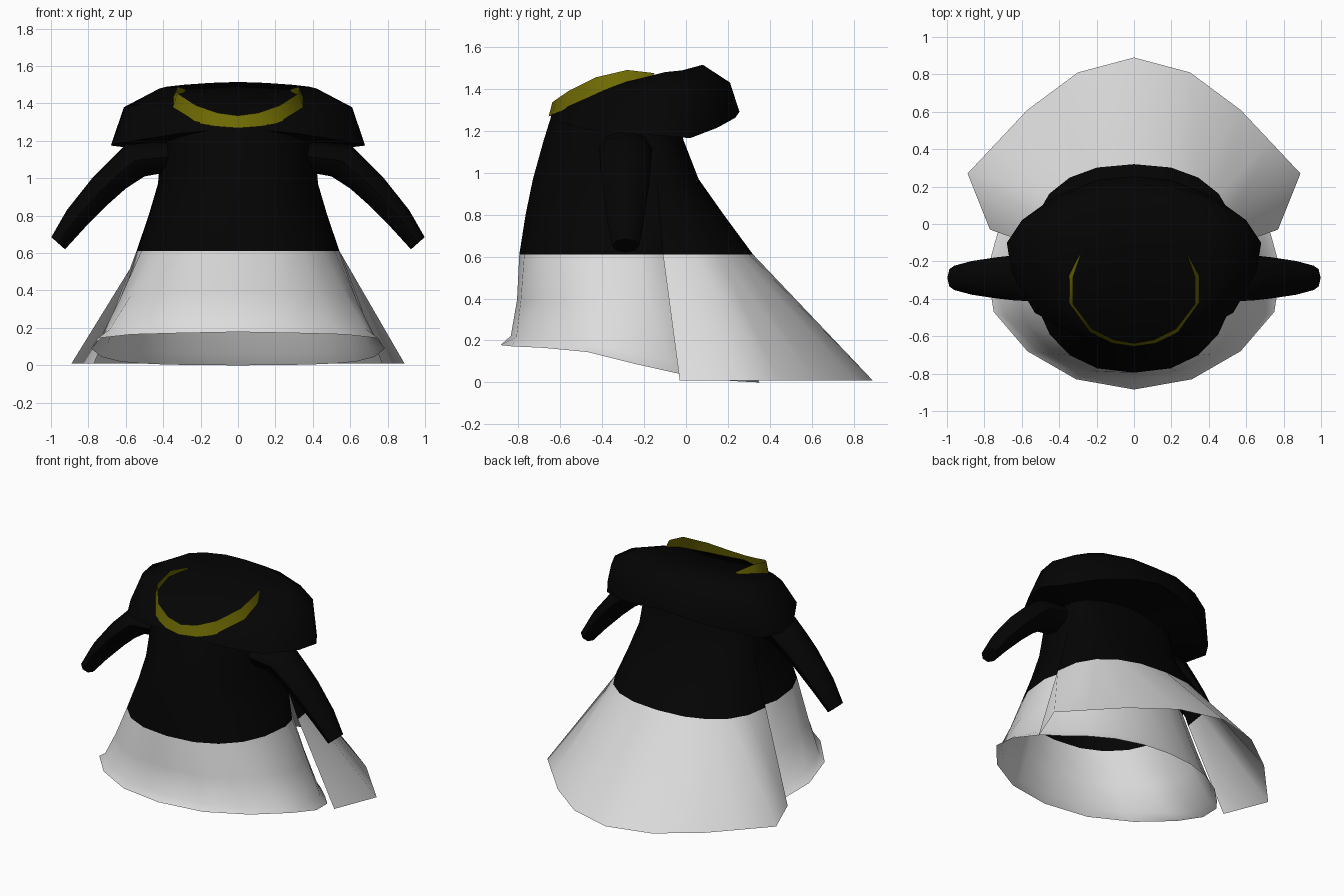
import bpy, bmesh, math
from mathutils import Vector

if "Cube" in bpy.data.objects:
    bpy.data.objects.remove(bpy.data.objects["Cube"])


def material(name, rgb):
    m = bpy.data.materials.new(name)
    m.diffuse_color = (*rgb, 1)
    m.use_nodes = True
    m.node_tree.nodes["Principled BSDF"].inputs["Base Color"].default_value = m.diffuse_color
    return m


BLACK = material("black cloth", (0.0012, 0.0012, 0.0012))
WHITE = material("white cloth", (0.72, 0.72, 0.72))
GOLD = material("gold trim", (0.16, 0.147, 0.001))


def mirrored(half):
    """Half a row, ending on the centre line, to a full row."""
    half = [Vector(p) for p in half]
    return half + [Vector((-p.x, p.y, p.z)) for p in half[-2::-1]]


def ring(half):
    """Half a ring, starting and ending on the centre line, to a closed ring."""
    return mirrored(half)[:-1]


def loft(name, rows, mats, closed=False, cap_first=False, cap_last=False, white_from=99, angle=50):
    """Skin a list of point rows."""
    bm = bmesh.new()
    grid = [[bm.verts.new(p) for p in row] for row in rows]
    n = len(grid[0])
    for r in range(len(grid) - 1):
        for i in range(n if closed else n - 1):
            j = (i + 1) % n
            f = bm.faces.new((grid[r][i], grid[r][j], grid[r + 1][j], grid[r + 1][i]))
            f.material_index = 1 if r >= white_from else 0
    for use, row in ((cap_first, grid[0]), (cap_last, grid[-1])):
        if use:
            centre = bm.verts.new(sum((v.co for v in row), Vector()) / n)
            for i in range(n):
                bm.faces.new((row[i], row[(i + 1) % n], centre))
    bmesh.ops.recalc_face_normals(bm, faces=bm.faces)
    me = bpy.data.meshes.new(name)
    bm.to_mesh(me)
    bm.free()
    for m in mats:
        me.materials.append(m)
    ob = bpy.data.objects.new(name, me)
    bpy.context.collection.objects.link(ob)
    bpy.ops.object.select_all(action='DESELECT')
    ob.select_set(True)
    bpy.context.view_layer.objects.active = ob
    bpy.ops.object.shade_smooth_by_angle(angle=math.radians(angle))
    return ob


def arc(z, w, y_seam, y_end, power=0.86):
    """Quarter of a rounded oval from the side seam to the centre line, six points."""
    pts = []
    for k in range(6):
        t = math.radians(18 * k)
        c, s = max(math.cos(t), 0) ** power, math.sin(t) ** power
        pts.append(Vector((w * c, y_seam + (y_end - y_seam) * s, z)))
    pts[-1].x = 0
    return pts


# Robe: z, half width, front y, train back y, train seam y, inner back y, inner seam y
LEVELS = [(1.285, 0.38, -0.638, -0.05, -0.16, -0.06, -0.17), (1.15, 0.41, -0.68, -0.01, -0.15, -0.02, -0.16),
          (0.97, 0.425, -0.73, 0.06, -0.14, 0.04, -0.15), (0.8, 0.475, -0.765, 0.18, -0.125, 0.1, -0.17),
          (0.61, 0.54, -0.795, 0.32, -0.11, 0.11, -0.24)]
FRONT_HEM = [(0.73, -0.05, 0.045), (0.785, -0.25, 0.09), (0.75, -0.47, 0.145),
             (0.57, -0.68, 0.165), (0.31, -0.83, 0.172), (0, -0.885, 0.178)]
INNER_HEM = [(0, 0.35, 0), (0.2, 0.33, 0.001), (0.38, 0.27, 0.004), (0.52, 0.18, 0.01), (0.63, 0.07, 0.02)]
TRAIN_HEM = [(0.77, -0.03, 0.01), (0.89, 0.27, 0.01), (0.73, 0.44, 0.01),
             (0.57, 0.61, 0.01), (0.3, 0.81, 0.01), (0, 0.89, 0.01)]

# Robe body, closed all round and flaring at the front hem
halves = [arc(z, w, si, yi, 1)[:0:-1] + arc(z, w, si, yf) for z, w, yf, yb, s, yi, si in LEVELS]
hem = [Vector(p) for p in INNER_HEM + FRONT_HEM]
for f, zf in ((0.12, 0.5), (0.45, 0.9), (1, 1)):
    row = []
    for k, (a, h) in enumerate(zip(halves[4], hem)):
        side = max(math.cos(math.radians(18 * (k - 5))), 0) ** 0.6 if k >= 5 else 1
        g = f + (zf - f) * 0.85 * side
        d = h - a
        row.append(a + Vector((d.x * g, d.y * g, d.z * zf)))
    halves.append(row)
loft("robe", [ring(r) for r in halves], [BLACK, WHITE], closed=True, white_from=4)

# Outer back panel with a straight train
train = [arc(z, w + 0.003, s, yb) for z, w, yf, yb, s, yi, si in LEVELS] + [TRAIN_HEM]
loft("back_train", [mirrored(r) for r in train], [BLACK, WHITE], white_from=4)

# Cowl around the shoulders: lower edge, shoulder and top rim, front to back
EDGE = [(0, -0.646, 1.27), (0.31, -0.595, 1.24), (0.53, -0.475, 1.205), (0.655, -0.26, 1.185),
        (0.68, -0.1, 1.175), (0.6, 0.02, 1.165), (0.42, 0.15, 1.215), (0.2, 0.235, 1.262), (0, 0.255, 1.29)]
SHOULDER = [(0, -0.644, 1.28), (0.28, -0.575, 1.3), (0.46, -0.41, 1.365), (0.58, -0.23, 1.385),
            (0.61, -0.08, 1.38), (0.54, 0.06, 1.39), (0.38, 0.15, 1.41), (0.18, 0.205, 1.43), (0, 0.21, 1.43)]
RIM = [(0, -0.64, 1.3), (0.23, -0.555, 1.325), (0.335, -0.415, 1.385), (0.36, -0.28, 1.435),
       (0.42, -0.1, 1.48), (0.38, 0, 1.49), (0.29, 0.05, 1.5), (0.15, 0.08, 1.51), (0, 0.08, 1.515)]
neck = Vector((0, -0.33, 1.2))
under = [Vector(p).lerp(neck, 0.4) for p in EDGE]
loft("cowl", [ring(r) for r in (under, EDGE, SHOULDER, RIM)], [BLACK],
     closed=True, cap_first=True, cap_last=True, angle=60)

# Gold neckband standing on the rim
LOW = [(0.28, -0.155, 1.465), (0.355, -0.27, 1.415), (0.352, -0.42, 1.365), (0.24, -0.575, 1.302),
       (0.12, -0.637, 1.277), (0, -0.655, 1.268)]
HIGH = [(0.28, -0.15, 1.475), (0.325, -0.28, 1.49), (0.325, -0.43, 1.455), (0.225, -0.56, 1.39),
        (0.11, -0.618, 1.35), (0, -0.638, 1.335)]
loft("neckband", [mirrored(LOW), mirrored(HIGH)], [GOLD])

# Sleeves: upper edge x z, lower edge x z, half depth
SLEEVE = [(0.36, 1.2, 0.36, 1.035, 0.13), (0.6, 1.18, 0.5, 1.01, 0.125), (0.69, 1.09, 0.6, 0.945, 0.12),
          (0.78, 1.0, 0.69, 0.865, 0.11), (0.915, 0.83, 0.82, 0.735, 0.09), (0.998, 0.685, 0.925, 0.62, 0.065)]
for side, label in ((1, "left"), (-1, "right")):
    rows = []
    for ux, uz, lx, lz, d in SLEEVE:
        row = []
        for k in range(8):
            a = math.tau * k / 8
            c = (1 + math.cos(a)) / 2
            row.append(Vector((side * (lx + (ux - lx) * c), -0.288 + d * math.sin(a), lz + (uz - lz) * c)))
        rows.append(row)
    loft(label + "_sleeve", rows, [BLACK], closed=True, cap_last=True)
